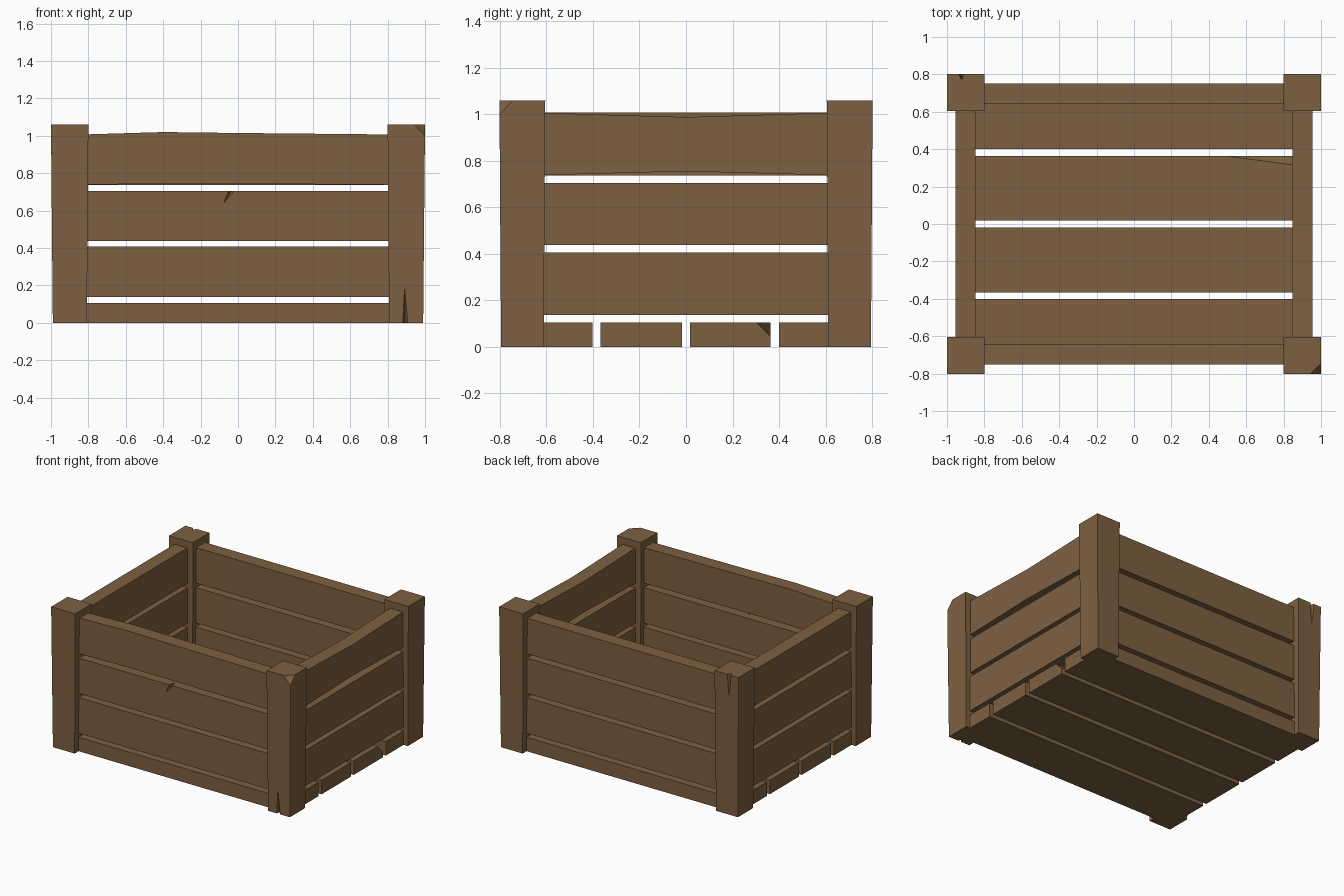
import bpy, bmesh
from mathutils import Vector

if "Cube" in bpy.data.objects:
    bpy.data.objects.remove(bpy.data.objects["Cube"])

wood = bpy.data.materials.new("brown wood")
wood.diffuse_color = (0.205, 0.118, 0.053, 1)
wood.use_nodes = True
wood.node_tree.nodes["Principled BSDF"].inputs["Base Color"].default_value = wood.diffuse_color


def add_mesh(name, bm):
    bmesh.ops.recalc_face_normals(bm, faces=bm.faces[:])
    me = bpy.data.meshes.new(name)
    bm.to_mesh(me)
    bm.free()
    me.materials.append(wood)
    ob = bpy.data.objects.new(name, me)
    bpy.context.collection.objects.link(ob)
    return ob


def hull(name, pts):
    bm = bmesh.new()
    for p in pts:
        bm.verts.new(p)
    bmesh.ops.convex_hull(bm, input=bm.verts[:])
    bmesh.ops.dissolve_limit(bm, angle_limit=0.001, verts=bm.verts[:], edges=bm.edges[:])
    return add_mesh(name, bm)


def plank(name, axis, stations, t0, t1):
    """Plank along x (axis 0) or y (axis 1); stations are (position, bottom, top)."""
    bm = bmesh.new()
    rings = []
    for s, lo, hi in stations:
        ring = []
        for t, z in ((t0, lo), (t1, lo), (t1, hi), (t0, hi)):
            ring.append(bm.verts.new((s, t, z) if axis == 0 else (t, s, z)))
        rings.append(ring)
    for a, b in zip(rings, rings[1:]):
        for i in range(4):
            j = (i + 1) % 4
            bm.faces.new((a[i], a[j], b[j], b[i]))
    bm.faces.new(rings[0])
    bm.faces.new(rings[-1])
    return add_mesh(name, bm)


def chip(ob, a, b, c, corner):
    """Slice a corner off along the plane a, b, c."""
    a, b, c, corner = map(Vector, (a, b, c, corner))
    n = (b - a).cross(c - a).normalized()
    if n.dot(corner - a) < 0:
        n = -n
    bm = bmesh.new()
    bm.from_mesh(ob.data)
    r = bmesh.ops.bisect_plane(bm, geom=bm.verts[:] + bm.edges[:] + bm.faces[:],
                               plane_co=a, plane_no=n, clear_outer=True)
    edges = [e for e in r["geom_cut"] if isinstance(e, bmesh.types.BMEdge)]
    bmesh.ops.contextual_create(bm, geom=edges)
    bmesh.ops.recalc_face_normals(bm, faces=bm.faces[:])
    bm.to_mesh(ob.data)
    bm.free()


def crack(ob, pts):
    """Cut a wedge-shaped split."""
    cutter = hull("crack_cutter", pts)
    cutter.hide_render = True
    mod = ob.modifiers.new("crack", "BOOLEAN")
    mod.operation = "DIFFERENCE"
    mod.solver = "EXACT"
    mod.object = cutter
    bpy.context.view_layer.objects.active = ob
    bpy.ops.object.modifier_apply(modifier=mod.name)
    bpy.data.objects.remove(cutter)


# corner posts, slightly narrower at the foot
posts = {}
for sx, xn in ((-1, "left"), (1, "right")):
    for sy, yn in ((-1, "front"), (1, "back")):
        pts = []
        for z, x0, x1, y0, y1 in ((0, .808, .99, .612, .795), (1.06, .80, 1.0, .605, .802)):
            pts += [(sx * x, sy * y, z) for x in (x0, x1) for y in (y0, y1)]
        posts[xn, yn] = hull(f"{yn}_{xn}_post", pts)

# post damage: chipped top corner and two splits
chip(posts["right", "front"], (.945, -.8, 1.06), (1, -.745, 1.06), (1, -.8, 1.0), (1, -.8, 1.06))
crack(posts["right", "front"], [(.873, -.82, -.01), (.917, -.82, -.01),
                                (.89, -.82, .29), (.893, -.75, -.01)])
crack(posts["left", "back"], [(-.947, .82, 1.07), (-.897, .82, 1.07),
                              (-.92, .82, .78), (-.922, .77, 1.07)])

# wall boards in three rows
rows = (("lower", .137, .407), ("middle", .438, .705), ("upper", .738, 1.007))
for row, lo, hi in rows:
    for s, n in ((-1, "front"), (1, "back")):
        st = [(-.83, lo, hi), (.83, lo, hi)]
        if n == "front" and row == "upper":
            st = [(-.83, lo, hi), (-.4, lo + .007, 1.02), (0, lo + .006, 1.015), (.83, lo, hi)]
        ob = plank(f"{n}_{row}_board", 0, st, s * .645, s * .75)
        if n == "front" and row == "middle":
            crack(ob, [(-.052, -.77, .715), (-.005, -.77, .715),
                       (-.092, -.77, .615), (-.03, -.69, .715)])
    for s, n in ((-1, "left"), (1, "right")):
        st = [(-.63, lo, hi), (.63, lo, hi)]
        if n == "right" and row == "upper":
            st.insert(1, (0, .755, .988))
        plank(f"{n}_{row}_board", 1, st, s * .848, s * .955)

# floor boards
for i, (y0, y1) in enumerate(((-.748, -.402), (-.367, -.018), (.018, .364), (.40, .748))):
    ob = plank(f"floor_board_{i + 1}", 0, [(-.955, 0, .106), (.955, 0, .106)], y0, y1)
    if i == 2:
        chip(ob, (.49, .364, .106), (.955, .302, .106), (.955, .364, .045), (.955, .364, .106))
